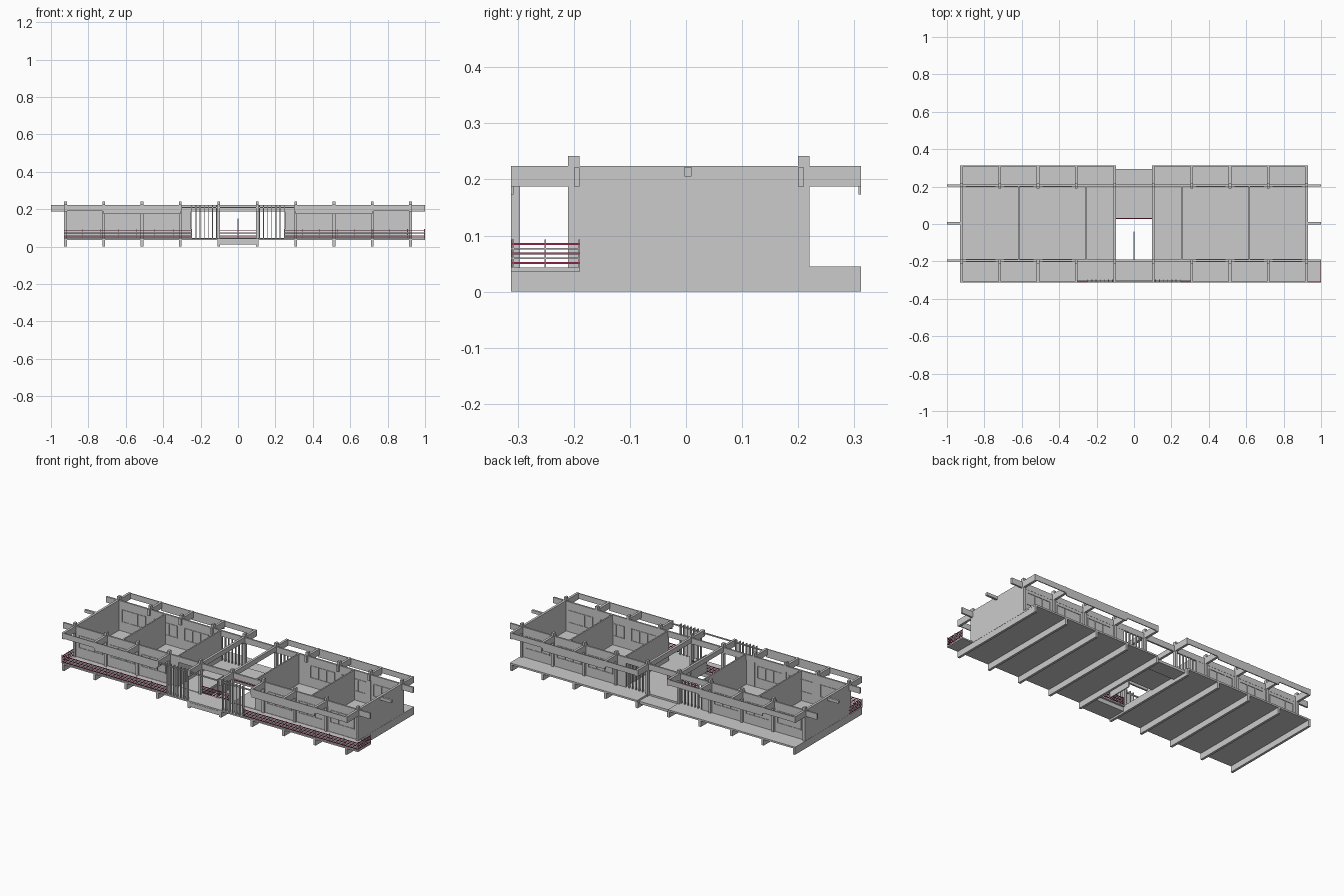
import bpy, bmesh

red = bpy.data.materials.new("rail_red")
red.diffuse_color = (0.6, 0.04, 0.15, 1)


def boxes(name, items, mat=None):
    """One object made of boxes given as (x0, x1, y0, y1, z0, z1)."""
    bm = bmesh.new()
    for x0, x1, y0, y1, z0, z1 in items:
        verts = bmesh.ops.create_cube(bm, size=1)["verts"]
        for v in verts:
            v.co = ((x0 + x1) / 2 + v.co.x * (x1 - x0),
                    (y0 + y1) / 2 + v.co.y * (y1 - y0),
                    (z0 + z1) / 2 + v.co.z * (z1 - z0))
    me = bpy.data.meshes.new(name)
    bm.to_mesh(me)
    bm.free()
    ob = bpy.data.objects.new(name, me)
    bpy.context.collection.objects.link(ob)
    if mat:
        me.materials.append(mat)
    return ob


def mx(items):
    """Items plus their mirror across x = 0."""
    return items + [(-b, -a, c, d, e, f) for a, b, c, d, e, f in items]


BAYS = [0.103, 0.308, 0.513, 0.718, 0.922]
T = 0.007  # half thickness of frame timbers

# Floor with central opening, decks and landings
boxes("floor", mx([(0.1, 0.93, -0.2, 0.205, 0.035, 0.045)])
      + [(-0.1, 0.1, 0.03, 0.205, 0.035, 0.045)])
boxes("front_deck", [(-0.93, 1.0, -0.312, -0.19, 0.035, 0.043)])
boxes("back_deck", mx([(0.1, 0.93, 0.205, 0.312, 0.035, 0.045)]))
boxes("front_landing", [(-0.105, 0.105, -0.312, -0.2, 0.01, 0.034)])
boxes("back_landing", [(-0.1, 0.1, 0.205, 0.295, 0.02, 0.035)])

# Frames repeated at every bay
boxes("floor_joists", mx([(x - T, x + T, -0.312, 0.312, 0, 0.035) for x in BAYS]))
boxes("wall_posts", mx([(x - T, x + T, y, y + 0.02, 0.02, 0.242)
                        for x in BAYS for y in (-0.21, 0.2)]))
boxes("roof_brackets", mx([(x - T, x + T, y, y + 0.122, 0.187, 0.224)
                           for x in BAYS for y in (-0.312, 0.19)]))
boxes("center_cross_beams", mx([(0.096, 0.11, -0.19, 0.19, 0.195, 0.224)]))

# Long beams and end stubs
boxes("long_beams", [(-1, 1, y, y + 0.01, 0.187, 0.221) for y in (-0.2, 0.2)])
boxes("ridge_stubs", mx([(0.92, 1, -0.003, 0.01, 0.205, 0.222)]))

# Walls
boxes("end_walls", mx([(0.915, 0.929, -0.2, 0.2, 0, 0.224)]))
boxes("partitions", mx([(x - 0.004, x + 0.004, -0.192, 0.2, 0.045, 0.222)
                        for x in (0.255, 0.615)]))
boxes("long_walls", mx([(0.25, 0.92, -0.199, -0.191, 0.045, 0.2),
                        (0.25, 0.92, 0.201, 0.209, 0.045, 0.2)]))

# Window casings on both faces of the long walls
casings = []
for a, b in zip(BAYS[1:], BAYS[2:]):
    for y in (-0.202, 0.198):
        y1 = y + 0.014
        n = 3
        for i in range(n + 1):
            x = a + 0.025 + (b - a - 0.05) * i / n
            casings.append((x - 0.002, x + 0.002, y, y1, 0.1, 0.17))
        for z in (0.1, 0.17):
            casings.append((a + 0.023, b - 0.023, y, y1, z - 0.002, z + 0.002))
boxes("window_casings", mx(casings))

# Eaves fascia, with deeper panels in the middle bays
fascia = []
for y in (-0.312, 0.307):
    fascia += [(0.308, 0.922, y, y + 0.005, 0.19, 0.222),
               (0.308, 0.718, y, y + 0.005, 0.173, 0.19)]
fascia.append((0.103, 0.308, 0.307, 0.312, 0.19, 0.222))
boxes("eaves_fascia", mx(fascia))

# Slatted entrance screens
slats = []
for i in range(7):
    x = 0.115 + i * 0.022
    slats += [(x - 0.002, x + 0.002, -0.312, -0.296, 0.043, 0.222),
              (x - 0.002, x + 0.002, 0.2, 0.21, 0.045, 0.19)]
boxes("screen_slats", mx(slats))
boxes("screen_head", [(-0.308, 0.308, -0.307, -0.301, 0.205, 0.212)])

# Railings: runs of horizontal rails, alternate ones red
RUNS = [(-0.93, -0.25, -0.312, -0.308), (0.25, 1.0, -0.312, -0.308),
        (0.996, 1.0, -0.312, -0.19), (-0.93, -0.926, -0.312, -0.19),
        (-0.1, 0.1, 0.028, 0.032), (-0.1, 0.1, -0.197, -0.193)]
boxes("red_rails", [r + (z - 0.002, z + 0.002)
                    for r in RUNS for z in (0.051, 0.068, 0.085)], red)
boxes("grey_rails", [r + (z - 0.0015, z + 0.0015)
                     for r in RUNS for z in (0.0595, 0.0765)])
balusters = []
for x0, x1, y0, y1 in RUNS:
    n = max(2, round(max(x1 - x0, y1 - y0) / 0.1))
    for i in range(n + 1):
        x = x0 + (x1 - x0) * i / n
        y = y0 + (y1 - y0) * i / n
        balusters.append((x - 0.0015, x + 0.0015, y - 0.0015 if y > -0.31 else -0.312,
                          y + 0.0015, 0.043, 0.093))
boxes("balusters", [(max(-1, a), min(1, b), c, d, e, f) for a, b, c, d, e, f in balusters])

# Thin divider in the central opening
boxes("center_divider", [(-0.003, 0.003, -0.19, -0.04, 0.05, 0.15)])
